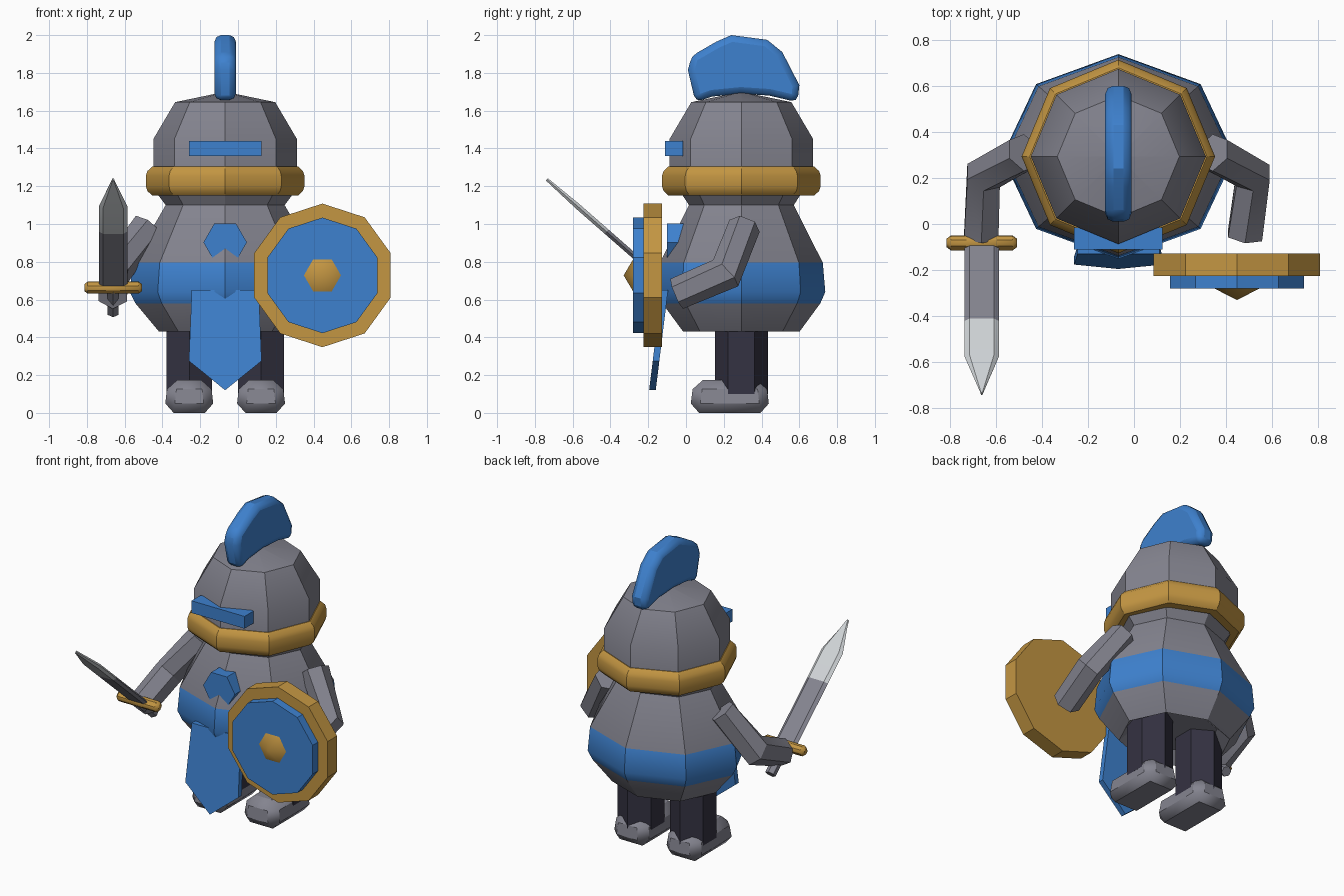
import bpy, bmesh
from math import sin, cos, pi, radians
from mathutils import Matrix, Vector

if "Cube" in bpy.data.objects:
    bpy.data.objects.remove(bpy.data.objects["Cube"])

CX, CY = -0.068, 0.293  # body axis


def material(name, rgb):
    m = bpy.data.materials.new(name)
    m.use_nodes = True
    color = (*rgb, 1)
    m.diffuse_color = color
    m.node_tree.nodes["Principled BSDF"].inputs["Base Color"].default_value = color
    return m


GREY = material("armour grey", (0.23, 0.23, 0.275))
BLUE = material("cloth blue", (0.048, 0.22, 0.62))
GOLD = material("gold trim", (0.55, 0.305, 0.055))
DARK = material("dark trousers", (0.034, 0.032, 0.054))
STEEL = material("bright steel", (0.62, 0.65, 0.67))


def finish(name, bm, *mats, bevel=0, segments=1):
    bmesh.ops.recalc_face_normals(bm, faces=bm.faces)
    me = bpy.data.meshes.new(name)
    bm.to_mesh(me)
    bm.free()
    ob = bpy.data.objects.new(name, me)
    bpy.context.collection.objects.link(ob)
    for m in mats:
        me.materials.append(m)
    if bevel:
        mod = ob.modifiers.new("bevel", "BEVEL")
        mod.width, mod.segments = bevel, segments
        mod.limit_method, mod.angle_limit = "ANGLE", radians(40)
    bpy.ops.object.select_all(action="DESELECT")
    ob.select_set(True)
    bpy.context.view_layer.objects.active = ob
    bpy.ops.object.shade_smooth_by_angle(angle=radians(30))
    return ob


def lathe(profile, sides=8, yscale=1.0, closed=False):
    """Turn (radius, z) points around the body axis."""
    bm = bmesh.new()
    rings = []
    for r, z in profile:
        rings.append([bm.verts.new((CX + r * sin(2 * pi * k / sides),
                                    CY - r * yscale * cos(2 * pi * k / sides), z))
                      for k in range(sides)])
    pairs = list(zip(rings, rings[1:]))
    if closed:
        pairs.append((rings[-1], rings[0]))
    else:
        bm.faces.new(rings[0])
        bm.faces.new(rings[-1])
    for a, b in pairs:
        for k in range(sides):
            j = (k + 1) % sides
            bm.faces.new((a[k], a[j], b[j], b[k]))
    return bm


def prism(points, start, end, axis="y"):
    """Extrude an outline of (x, z) along y, or of (y, z) along x."""
    bm = bmesh.new()
    place = (lambda p, d: (p[0], d, p[1])) if axis == "y" else (lambda p, d: (d, *p))
    a, b = ([bm.verts.new(place(p, d)) for p in points] for d in (start, end))
    bm.faces.new(a)
    bm.faces.new(b)
    for i in range(len(a)):
        j = (i + 1) % len(a)
        bm.faces.new((a[i], a[j], b[j], b[i]))
    return bm


def polygon(x, z, r, sides, turn=0.0, zscale=1.0):
    return [(x + r * sin(turn + 2 * pi * k / sides),
             z + r * zscale * cos(turn + 2 * pi * k / sides)) for k in range(sides)]


def box(center, size, turn=Matrix()):
    bm = bmesh.new()
    bmesh.ops.create_cube(bm, size=1, matrix=Matrix.Translation(center) @ turn
                          @ Matrix.Diagonal((*size, 1)))
    return bm


# Body with a painted belt and a hollow hem
bm = lathe([(0.27, 0.5), (0.35, 0.43), (0.475, 0.58), (0.505, 0.64), (0.49, 0.795),
            (0.315, 1.1), (0.36, 1.16), (0.36, 1.22)], yscale=0.88)
for f in bm.faces:
    f.material_index = int(0.58 < f.calc_center_median().z < 0.795)
finish("body", bm, GREY, BLUE)

# Helmet and collar
bm = lathe([(0.38, 1.2), (0.38, 1.45), (0.265, 1.645), (0.001, 1.7)])
finish("helmet", bm, GREY)
bm = lathe([(0.33, 1.15), (0.385, 1.15), (0.412, 1.175), (0.42, 1.2), (0.42, 1.255),
            (0.412, 1.28), (0.385, 1.305), (0.33, 1.305)], closed=True)
finish("collar", bm, GOLD)

# Visor bar and plume
finish("visor", box((CX, -0.0625, 1.4), (0.385, 0.095, 0.08)), BLUE)
plume = [(0.05, 1.645), (0.01, 1.815), (0.03, 1.89), (0.16, 1.965), (0.24, 2.0),
         (0.43, 1.975), (0.51, 1.91), (0.6, 1.735), (0.59, 1.645), (0.44, 1.68),
         (0.29, 1.69), (0.14, 1.675)]
finish("plume", prism(plume, CX - 0.057, CX + 0.057, "x"), BLUE, bevel=0.035, segments=2)

# Chest badge and hanging tabard
finish("chest_badge", prism(polygon(CX, 0.903, 0.115, 6, pi / 6), -0.1, 0.05), BLUE)
bm = prism([(-0.245, 0.65), (0.11, 0.65), (0.125, 0.275), (CX, 0.12), (-0.26, 0.275)],
           -0.13, -0.095)
for v in bm.verts:
    v.co.y -= 0.123 * (0.65 - v.co.z)
finish("tabard", bm, BLUE)

# Legs, feet and arms on both sides
for side, s in (("right", -1), ("left", 1)):
    x = CX + s * 0.19
    bm = bmesh.new()
    bmesh.ops.create_cone(bm, cap_ends=True, segments=6, radius1=0.14, radius2=0.14, depth=0.48,
                          matrix=Matrix.Translation((x, CY, 0.34)))
    finish(side + "_leg", bm, DARK)

    bm = box((x, 0.232, 0.0875), (0.265, 0.425, 0.175))
    for v in bm.verts:
        if v.co.z > 0.1:
            v.co.x = x + (v.co.x - x) * 0.85
            v.co.y = 0.232 + (v.co.y - 0.232) * 0.9
    finish(side + "_foot", bm, GREY, bevel=0.05)

    # Six-sided sleeve swept through shoulder, elbow and hand
    path = [Vector((CX + s * 0.41, 0.31, 0.99)), Vector((CX + s * 0.585, 0.21, 0.74)),
            Vector((CX + s * (0.595 if s < 0 else 0.55), -0.05, 0.63))]
    ends = (path[1] - path[0]).normalized(), (path[2] - path[1]).normalized()
    bm = bmesh.new()
    rings = []
    for p, d, stretch in zip(path, (ends[0], (ends[0] + ends[1]).normalized(), ends[1]),
                             (1, 1.12, 1)):
        u = Vector((1, 0, 0)).cross(d).normalized()
        w = d.cross(u)
        rings.append([bm.verts.new(p + 0.086 * (u * cos(k * pi / 3) * stretch
                                                + w * sin(k * pi / 3))) for k in range(6)])
    bm.faces.new(rings[0])
    bm.faces.new(rings[2])
    for a, b in zip(rings, rings[1:]):
        for k in range(6):
            bm.faces.new((a[k], a[k - 1], b[k - 1], b[k]))
    finish(side + "_arm", bm, GREY)

# Shield: rim disc, face disc and pointed boss
SX, SZ = 0.447, 0.728
finish("shield_rim", prism(polygon(SX, SZ, 0.38, 10), -0.225, -0.127), GOLD)
finish("shield_face", prism(polygon(SX, SZ, 0.306, 10), -0.28, -0.22), BLUE)
bm = bmesh.new()
bmesh.ops.create_cone(bm, cap_ends=True, segments=6, radius1=0.098, radius2=0, depth=0.05,
                      matrix=Matrix.Translation((SX, -0.305, SZ))
                      @ Matrix.Rotation(pi / 2, 4, "X") @ Matrix.Rotation(pi / 6, 4, "Z"))
finish("shield_boss", bm, GOLD)

# Sword, built upright along z and then tilted forward
tilt = Matrix.Translation((-0.661, -0.067, 0.65)) @ Matrix.Rotation(radians(48.8), 4, "X")
bm = bmesh.new()
rings = []
for half, z in ((0.075, 0), (0.075, 0.47), (0.075, 0.675), (0.004, 0.89)):
    edge = half * 0.72
    t = 0.015 if half > 0.01 else 0.008
    rings.append([bm.verts.new((x, y, z)) for x, y in
                  ((-half, 0), (-edge, -t), (edge, -t), (half, 0), (edge, t), (-edge, t))])
bm.faces.new(rings[0])
bm.faces.new(rings[-1])
for a, b in zip(rings, rings[1:]):
    for k in range(6):
        bm.faces.new((a[k], a[k - 1], b[k - 1], b[k]))
for f in bm.faces:
    f.material_index = int(f.calc_center_median().z > 0.47)
bm.transform(tilt)
finish("sword_blade", bm, GREY, STEEL)

guard = box((0, 0, 0.02), (0.305, 0.065, 0.06))
guard.transform(tilt)
finish("sword_guard", guard, GOLD, bevel=0.018)

bm = bmesh.new()
bmesh.ops.create_cone(bm, cap_ends=True, segments=6, radius1=0.033, radius2=0.033, depth=0.2,
                      matrix=tilt @ Matrix.Translation((0, 0, -0.08)))
finish("sword_grip", bm, GREY)
